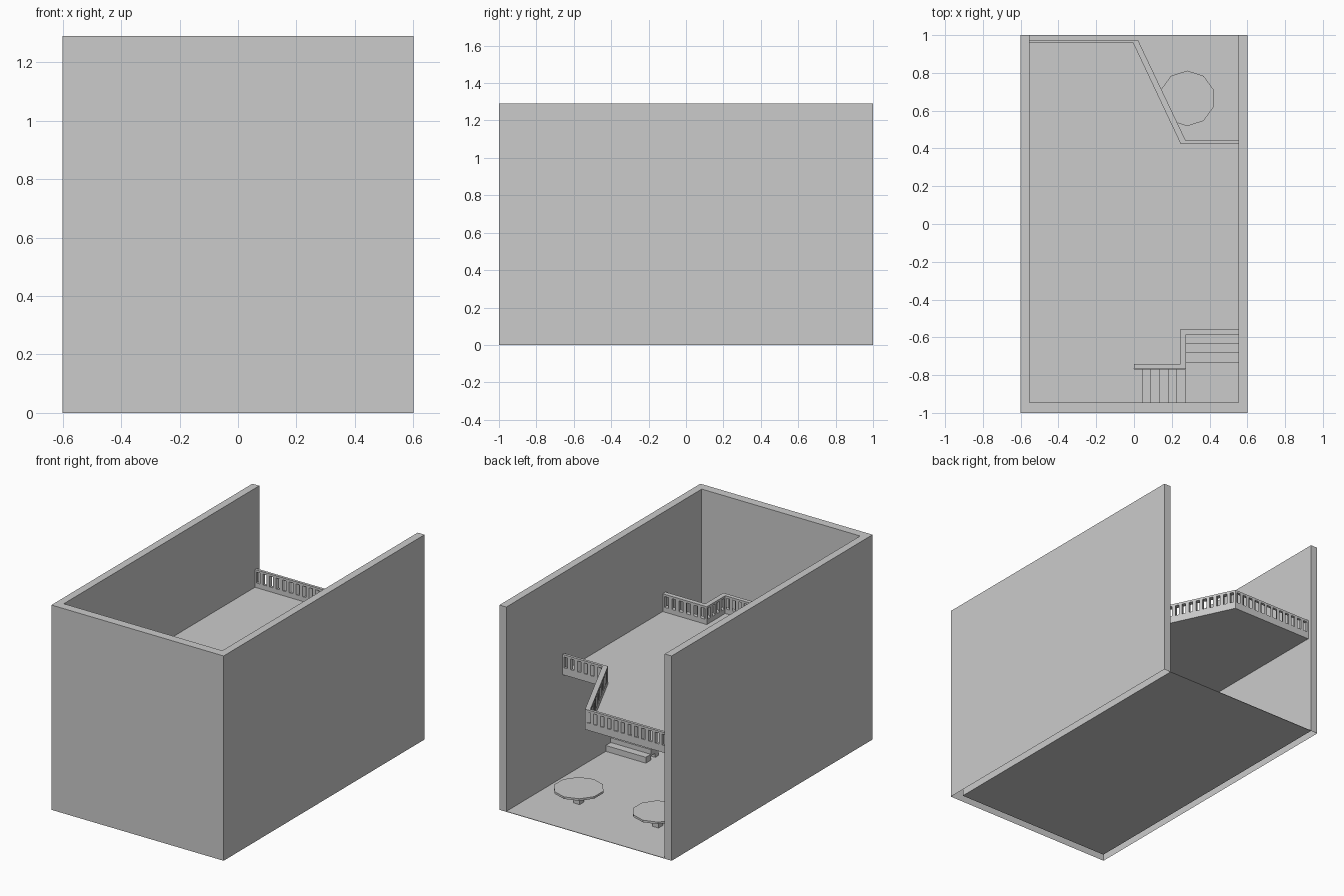
import bpy, bmesh, math
from mathutils import Vector

if "Cube" in bpy.data.objects:
    bpy.data.objects.remove(bpy.data.objects["Cube"])

grey = bpy.data.materials.new("plain grey")
grey.diffuse_color = (0.6, 0.6, 0.6, 1)
grey.use_nodes = True
grey.node_tree.nodes["Principled BSDF"].inputs["Base Color"].default_value = grey.diffuse_color


def finish(name, bm):
    me = bpy.data.meshes.new(name)
    bm.to_mesh(me)
    bm.free()
    me.materials.append(grey)
    ob = bpy.data.objects.new(name, me)
    bpy.context.collection.objects.link(ob)
    return ob


def prism(bm, pts, z0, z1, bottom=True):
    """Upright prism over a plan outline."""
    lo = [bm.verts.new((x, y, z0)) for x, y in pts]
    hi = [bm.verts.new((x, y, z1)) for x, y in pts]
    faces = [bm.faces.new(hi)]
    if bottom:
        faces.append(bm.faces.new(lo[::-1]))
    n = len(pts)
    for i in range(n):
        j = (i + 1) % n
        faces.append(bm.faces.new((lo[i], lo[j], hi[j], hi[i])))
    area = sum(pts[i][0] * pts[(i + 1) % n][1] - pts[(i + 1) % n][0] * pts[i][1] for i in range(n))
    if area < 0:
        bmesh.ops.reverse_faces(bm, faces=faces)


def rect(x0, x1, y0, y1):
    return [(x0, y0), (x1, y0), (x1, y1), (x0, y1)]


# U-shaped walls, hollow underneath
bm = bmesh.new()
prism(bm, [(-.6, -1), (.6, -1), (.6, 1), (.552, 1), (.552, -.945),
           (-.552, -.945), (-.552, 1), (-.6, 1)], 0, 1.29, bottom=False)
finish("walls", bm)

# ground floor
bm = bmesh.new()
prism(bm, rect(-.552, .552, -.945, 1), 0, 0.003)
finish("ground_floor", bm)

# upper floor with angled edge and stair opening
FLOOR = 0.667
bm = bmesh.new()
prism(bm, [(-.552, -.945), (0, -.945), (0, -.765), (.275, -.765), (.275, -.585),
           (.552, -.585), (.552, .44), (.273, .44), (.02, .973), (-.552, .973)], 0.652, FLOOR)
finish("upper_floor", bm)


# railings: curb, top rail and balusters between two plan paths
def railing(name, outer, inner, z0):
    bm = bmesh.new()
    for i in range(len(outer) - 1):
        a, b = Vector(outer[i]), Vector(outer[i + 1])
        c, d = Vector(inner[i]), Vector(inner[i + 1])
        quad = [a, b, d, c]
        prism(bm, quad, z0, 0.697)
        prism(bm, quad, 0.765, 0.779)
        n = max(2, round((b - a).length / 0.047))
        half = 0.011 / (b - a).length
        for k in range(n + 1):
            t0 = max(0, k / n - half)
            t1 = min(1, k / n + half)
            prism(bm, [a.lerp(b, t0), a.lerp(b, t1), c.lerp(d, t1), c.lerp(d, t0)], 0.697, 0.765)
    finish(name, bm)


railing("balcony_railing",
        [(-.552, .974), (.021, .974), (.274, .441), (.552, .441)],
        [(-.552, .957), (-.004, .957), (.247, .424), (.552, .424)], 0.651)
railing("stairwell_railing",
        [(0, -.766), (.276, -.766), (.276, -.586), (.552, -.586)],
        [(0, -.74), (.245, -.74), (.245, -.557), (.552, -.557)], 0.651)

# stairs: lower flight, corner landing, upper flight
RISE, THICK = 0.0295, 0.04
bm = bmesh.new()
LOWER = 15
run = (0.01 + 0.73) / LOWER
for i in range(LOWER):
    y1 = 0.01 - i * run
    prism(bm, rect(.273, .552, y1 - run, y1), i * RISE, i * RISE + THICK)
z = LOWER * RISE
prism(bm, rect(.273, .552, -.945, -.73), z, z + THICK)
for i in range(6):
    x1 = .273 - i * .0455
    z += RISE
    prism(bm, rect(x1 - .0455, x1, -.945, -.768), z, z + THICK)
finish("stairs", bm)

# small post under the stairs
bm = bmesh.new()
prism(bm, rect(.274, .31, -.12, -.085), 0, 0.08)
finish("stair_post", bm)

# round tables with square pedestals
for side, tx in (("right", .282), ("left", -.268)):
    ty = .665
    bm = bmesh.new()
    ring = [(tx + .147 * math.cos(math.radians(90 + 36 * k)),
             ty + .147 * math.sin(math.radians(90 + 36 * k))) for k in range(10)]
    prism(bm, ring, 0.082, 0.095)
    prism(bm, rect(tx - .021, tx + .021, ty - .021, ty + .021), 0, 0.083)
    finish(side + "_table", bm)
